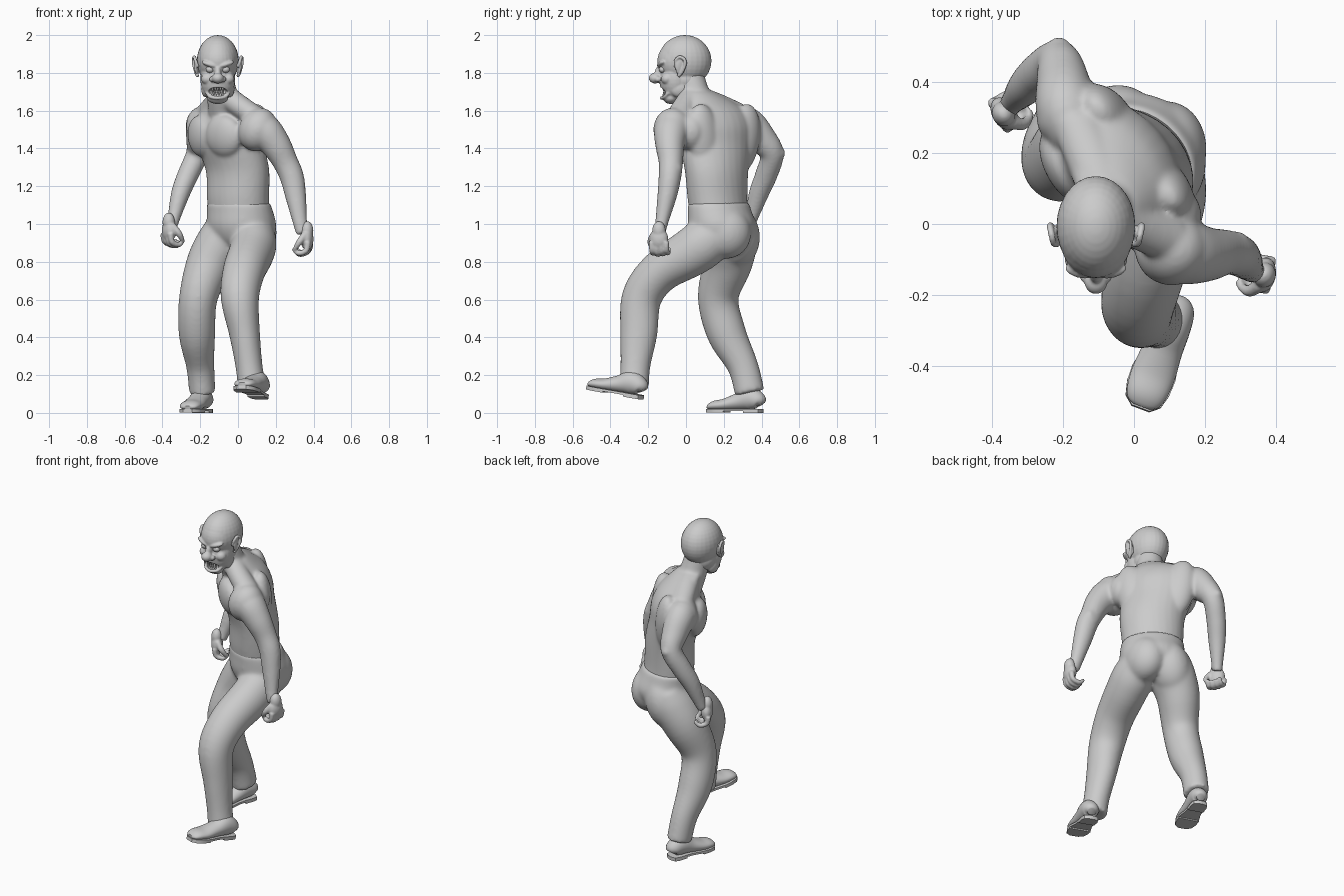
import bpy, bmesh
from math import cos, sin, pi, radians
from mathutils import Vector, Matrix, Euler

X = Vector((1, 0, 0))


def catmull(pts, steps):
    out = []
    for i in range(len(pts) - 1):
        p0, p1, p2, p3 = pts[max(i - 1, 0)], pts[i], pts[i + 1], pts[min(i + 2, len(pts) - 1)]
        for s in range(steps):
            t = s / steps
            out.append([0.5 * (2 * b + (c - a) * t + (2 * a - 5 * b + 4 * c - d) * t * t
                               + (3 * b - a - 3 * c + d) * t ** 3)
                        for a, b, c, d in zip(p0, p1, p2, p3)])
    return out + [list(pts[-1])]


def loft(bm, rings, ref=X, seg=28, steps=5, mat=None):
    """Smooth tube through (x, y, z, half_a, half_b[, yaw]); yaw makes the rings level."""
    path, loops = catmull(rings, steps), []
    for i, r in enumerate(path):
        c = Vector(r[:3])
        if len(r) == 6:
            u = Vector((cos(radians(r[5])), sin(radians(r[5])), 0))
            v = Vector((-u.y, u.x, 0))
        else:
            t = (Vector(path[min(i + 1, len(path) - 1)][:3]) - Vector(path[max(i - 1, 0)][:3])).normalized()
            u = (ref - t * ref.dot(t)).normalized()
            v = t.cross(u)
        ring = [c + u * r[3] * cos(2 * pi * k / seg) + v * r[4] * sin(2 * pi * k / seg) for k in range(seg)]
        loops.append([bm.verts.new(mat @ p if mat else p) for p in ring])
    for a, b in zip(loops, loops[1:]):
        for k in range(seg):
            bm.faces.new((a[k], a[(k + 1) % seg], b[(k + 1) % seg], b[k]))
    bm.faces.new(loops[0])
    bm.faces.new(loops[-1])


def ball(bm, loc, rad, rot=(0, 0, 0)):
    m = Matrix.LocRotScale(Vector(loc), Euler(rot), Vector(rad))
    bmesh.ops.create_uvsphere(bm, u_segments=28, v_segments=18, radius=1, matrix=m)


def finish(bm, name, voxel=0, smooth=0):
    bmesh.ops.recalc_face_normals(bm, faces=bm.faces)
    me = bpy.data.meshes.new(name)
    bm.to_mesh(me)
    bm.free()
    ob = bpy.data.objects.new(name, me)
    bpy.context.collection.objects.link(ob)
    bpy.ops.object.select_all(action='DESELECT')
    ob.select_set(True)
    bpy.context.view_layer.objects.active = ob
    bpy.ops.object.shade_smooth_by_angle(angle=radians(40))
    if voxel:
        m = ob.modifiers.new("fuse", 'REMESH')
        m.mode, m.voxel_size, m.use_smooth_shade = 'VOXEL', voxel, True
        m = ob.modifiers.new("soften", 'SMOOTH')
        m.factor, m.iterations = 0.5, smooth
    return ob


# Bare upper body: twisted torso and neck
bm = bmesh.new()
loft(bm, [(.01, .18, 1.0, .165, .14, -38), (.0, .167, 1.13, .178, .143, -40),
          (-.002, .162, 1.28, .19, .143, -45), (-.04, .157, 1.42, .21, .155, -50),
          (-.048, .159, 1.52, .215, .148, -51), (-.053, .152, 1.6, .187, .118, -51),
          (-.065, .11, 1.66, .135, .09, -50), (-.075, .07, 1.7, .09, .07, -45)])
loft(bm, [(-.07, .09, 1.6, .09, .085), (-.085, .045, 1.69, .08, .08), (-.1, .015, 1.79, .074, .08)])
# Chest, shoulder blades and back muscles
side, front = Vector((.63, -.777, 0)), Vector((-.777, -.63, 0))
yaw = radians(-51)
for s in (-1, 1):
    mid = Vector((-.058, .153, 0))
    ball(bm, mid + side * .095 * s + front * .098 + Vector((0, 0, 1.465)), (.115, .058, .112), (.1, 0, yaw + .22 * s))
    ball(bm, mid + side * .13 * s - front * .075 + Vector((0, 0, 1.45)), (.1, .072, .19), (0, .2 * s, yaw))
    ball(bm, mid + side * .05 * s - front * .085 + Vector((0, 0, 1.25)), (.05, .05, .2), (0, 0, yaw))
# Shoulder slopes and shoulder caps
loft(bm, [(-.08, .04, 1.69, .06, .06), (.0, .0, 1.63, .065, .06), (.1, -.04, 1.56, .07, .06)], ref=Vector((0, 1, 0)))
loft(bm, [(-.08, .06, 1.68, .06, .05), (-.11, .16, 1.64, .07, .055), (-.16, .28, 1.58, .07, .06)])
ball(bm, (.105, -.07, 1.5), (.1, .103, .118), (0, .4, 0))
ball(bm, (.105, .025, 1.49), (.085, .085, .1))
ball(bm, (-.19, .3, 1.52), (.085, .085, .1))
# Left arm, then right arm
loft(bm, [(.07, -.03, 1.53, .075, .08), (.135, -.075, 1.5, .092, .09), (.2, -.085, 1.42, .078, .08),
          (.25, -.08, 1.33, .065, .067), (.285, -.085, 1.25, .06, .064), (.305, -.1, 1.15, .052, .056),
          (.33, -.13, 1.0, .034, .038), (.345, -.137, .95, .03, .038)], ref=Vector((0, 1, 0)))
loft(bm, [(-.16, .24, 1.55, .07, .07), (-.19, .32, 1.53, .085, .092), (-.2, .4, 1.45, .075, .08),
          (-.215, .455, 1.37, .061, .063), (-.265, .425, 1.26, .056, .059), (-.305, .385, 1.16, .05, .053),
          (-.34, .345, 1.03, .034, .036), (-.35, .33, .99, .032, .035)])
ball(bm, (.29, -.055, 1.29), (.035, .035, .04))
ball(bm, (-.21, .49, 1.375), (.036, .036, .036))
finish(bm, "upper_body", .009, 12)

# Hands
bm = bmesh.new()


def hand(o, f, n):
    """f points to the thumb side, n out of the palm."""
    f, n, o = Vector(f).normalized(), Vector(n).normalized(), Vector(o)
    def at(a, b, z):
        return (*(o + f * a + n * b + Vector((0, 0, z))),)
    ang = Vector((1, 0)).angle_signed(Vector((f.x, f.y)))
    ball(bm, o, (.05, .034, .058), (0, 0, -ang))
    ball(bm, o + Vector((0, 0, .045)) - n * .002, (.036, .032, .05), (0, 0, -ang))
    for k in range(4):
        a, d = .037 - .026 * k, .012 - .006 * abs(k - 1.3)
        loft(bm, [at(a, -.012, -.015) + (.016, .016), at(a, -.002, -.057 - d) + (.015, .015),
                  at(a, .04, -.07 - d) + (.014, .014), at(a, .068, -.045 - d) + (.01, .01)], ref=f, seg=12)
    loft(bm, [at(.03, .005, .025) + (.018, .018), at(.052, .03, -.015) + (.017, .017),
              at(.045, .058, -.055) + (.011, .011)], seg=12)


hand((.365, -.143, .92), (-.2, -1, 0), (-1, .2, 0))
hand((-.365, .31, .965), (.5, -.85, 0), (.85, .5, 0))
finish(bm, "hands", .006, 3)

# Trousers: hips, buttocks, rear leg, raised front leg
bm = bmesh.new()
loft(bm, [(.0, .172, 1.115, .182, .148, -40), (.01, .178, 1.07, .186, .157, -39),
          (.02, .19, .99, .19, .172, -38), (.02, .19, .92, .165, .145, -36), (.0, .18, .87, .09, .08, -36)])
ball(bm, (.095, .21, .955), (.11, .135, .14), (.35, 0, 0))
ball(bm, (-.045, .262, .93), (.12, .13, .17), (0, .35, 0))
loft(bm, [(-.05, .24, 1.0, .11, .13), (-.085, .237, .91, .13, .143), (-.15, .22, .79, .124, .13),
          (-.21, .17, .61, .102, .108), (-.217, .215, .42, .097, .104), (-.2, .3, .25, .075, .082),
          (-.188, .338, .105, .07, .08)])
loft(bm, [(.095, .18, .955, .1, .11), (.085, .1, .9, .12, .13), (.07, .02, .845, .12, .128),
          (.03, -.14, .745, .112, .112), (.01, -.235, .61, .102, .106), (.035, -.25, .42, .082, .099),
          (.058, -.268, .25, .072, .08), (.073, -.275, .14, .075, .08)])
finish(bm, "trousers", .009, 22)


# Shoes: rounded upper on a flat sole with a heel
def shoe(name, loc, yaw, pitch, size):
    m = Matrix.LocRotScale(Vector(loc), Euler((pitch, 0, yaw)), Vector((size * 1.3, size, size)))
    bm = bmesh.new()
    loft(bm, [(0, .148, .05, .022, .025), (0, .13, .068, .04, .05), (0, .07, .083, .046, .067),
              (0, .0, .064, .047, .05), (0, -.08, .046, .052, .036), (0, -.14, .04, .048, .03),
              (0, -.172, .033, .038, .02), (0, -.185, .03, .022, .01)], mat=m)
    finish(bm, name + "_upper")
    bm = bmesh.new()
    half = [(.014, .153), (.035, .14), (.041, .11), (.04, .05), (.042, .0), (.054, -.07),
            (.053, -.12), (.044, -.165), (.022, -.189)]
    for outline, z0, z1 in ((half, .008, .022), (half[:4], -.002, .01), (half[5:], .0, .01)):
        pts = outline + [(-x, y) for x, y in reversed(outline)]
        low, top = ([bm.verts.new(m @ Vector((x, y, z))) for x, y in pts] for z in (z0, z1))
        bm.faces.new(low)
        bm.faces.new(top)
        for k in range(len(pts)):
            j = (k + 1) % len(pts)
            bm.faces.new((low[k], low[j], top[j], top[k]))
    finish(bm, name + "_sole")


shoe("right_shoe", (-.213, .275, .002), -.33, 0, .9)
shoe("left_shoe", (.078, -.36, .096), -.36, -.17, .92)

# Head: skull, jaw, cheeks, brows, nose, lips
HX = -.107
bm = bmesh.new()
ball(bm, (HX, -.006, 1.864), (.111, .141, .136))
ball(bm, (HX, -.045, 1.86), (.1, .107, .11))
ball(bm, (HX, -.055, 1.765), (.092, .085, .118))
ball(bm, (HX, .0, 1.765), (.09, .085, .08))
ball(bm, (HX, -.08, 1.668), (.056, .042, .033))
ball(bm, (HX, -.163, 1.772), (.032, .034, .028))
ball(bm, (HX, -.14, 1.805), (.018, .025, .04), (-.35, 0, 0))
for s in (-1, 1):
    ball(bm, (HX + s * .027, -.148, 1.766), (.018, .018, .016))
    ball(bm, (HX + s * .045, -.132, 1.846), (.045, .02, .013), (0, -.3 * s, -.25 * -s))
    ball(bm, (HX + s * .055, -.1, 1.768), (.033, .032, .03))
    ball(bm, (HX + s * .062, -.035, 1.715), (.026, .05, .045))
for z, h in ((1.705, .03), (1.697, -.03)):
    loft(bm, [(HX + x, y, z + h * k, .009, .009) for x, y, k in
              ((-.06, -.09, 0), (-.04, -.114, .8), (0, -.13, 1), (.04, -.114, .8), (.06, -.09, 0))],
         ref=Vector((0, 0, 1)), seg=12)
head = finish(bm, "head", .005, 4)

# Open mouth cut into the head
bm = bmesh.new()
ball(bm, (HX, -.13, 1.7), (.055, .04, .024))
cutter = finish(bm, "mouth_cutter")
cutter.hide_render = True
cutter.hide_set(True)
cut = head.modifiers.new("mouth", 'BOOLEAN')
cut.operation, cut.object = 'DIFFERENCE', cutter

# Jagged teeth
bm = bmesh.new()
for i in range(-3, 4):
    x = .0135 * i
    for z, flip, long in ((1.716, pi, .03), (1.686, 0, .024)):
        m = Matrix.Translation((HX + x, -.118 + 9 * x * x, z)) @ Matrix.Rotation(flip, 4, 'X')
        bmesh.ops.create_cone(bm, cap_ends=True, segments=10, radius1=.0085, radius2=.003,
                              depth=long + .008 * (abs(i) == 2), matrix=m)
finish(bm, "teeth")

# Eyes and ears
bm = bmesh.new()
for s in (-1, 1):
    ball(bm, (HX + s * .041, -.124, 1.818), (.022, .02, .018))
finish(bm, "eyes")
bm = bmesh.new()
for s in (-1, 1):
    ball(bm, (HX + s * .113, -.03, 1.833), (.011, .028, .045), (0, .1 * s, -.3 * -s))
    rim = [(.106, -.055, 1.83), (.118, -.055, 1.865), (.124, -.033, 1.884), (.129, -.008, 1.87),
           (.126, -.006, 1.84), (.115, -.025, 1.8), (.106, -.042, 1.782)]
    loft(bm, [(HX + s * x, y, z, .009, .009) for x, y, z in rim], seg=12)
finish(bm, "ears", .004, 2)
